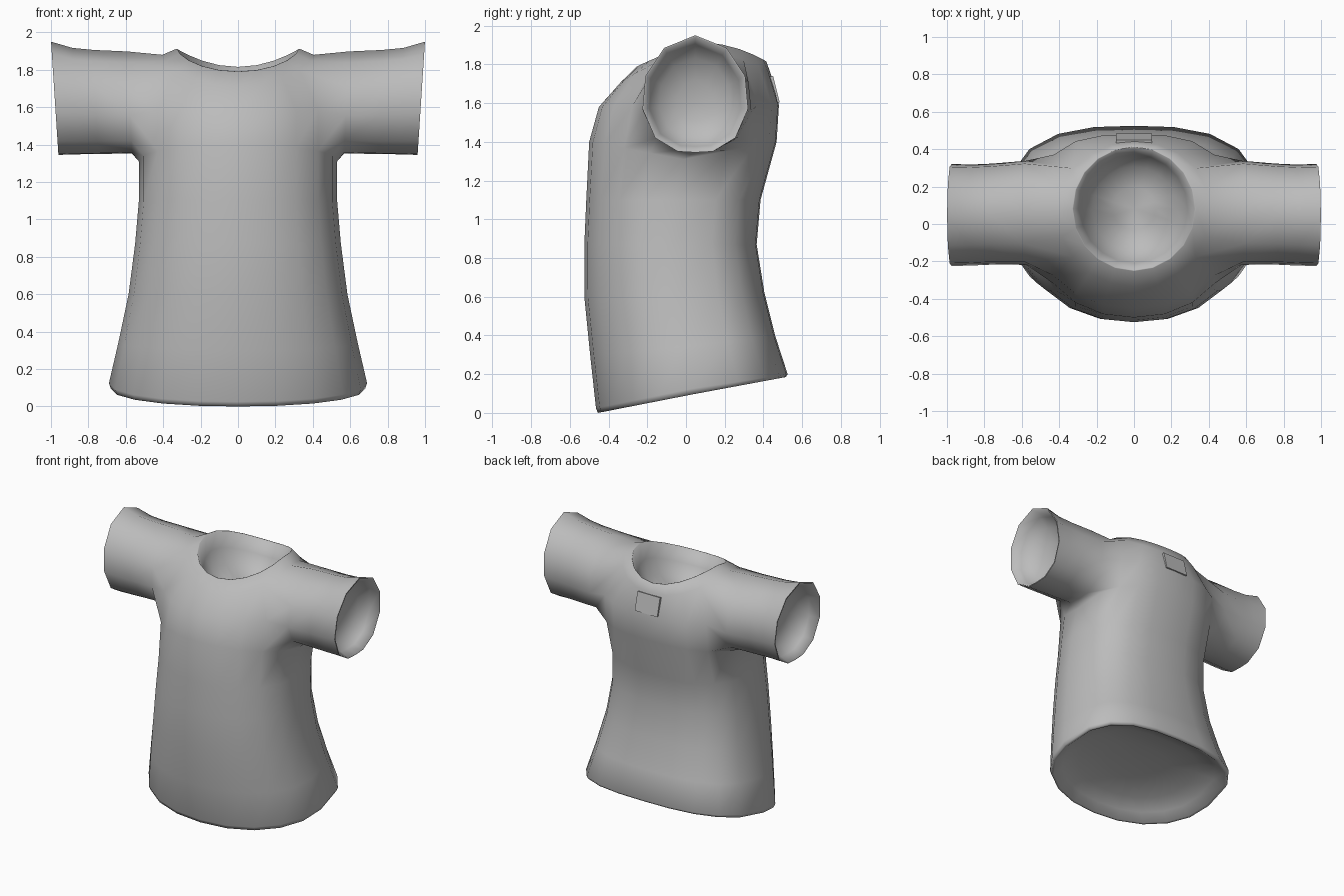
import bpy, bmesh, math
from mathutils import Vector

if "Cube" in bpy.data.objects:
    bpy.data.objects.remove(bpy.data.objects["Cube"])

N = 20  # columns around the torso


def material(name, rgb):
    m = bpy.data.materials.new(name)
    m.diffuse_color = (*rgb, 1)
    m.use_nodes = True
    m.node_tree.nodes["Principled BSDF"].inputs["Base Color"].default_value = m.diffuse_color
    return m


cloth = material("grey cloth", (0.5, 0.5, 0.5))
bm = bmesh.new()


def torso_ring(w, front, back, z_side, z_front, z_back, pf=1.0, pb=1.0, ef=2.15, eb=2.8):
    """Oval ring with its own front, back and side heights."""
    mid, half = (front + back) / 2, (back - front) / 2
    ring = []
    for k in range(N):
        a = 2 * math.pi * k / N
        c, s = math.cos(a), math.sin(a)
        e, p, z_end = (eb, pb, z_back) if s > 0 else (ef, pf, z_front)
        y = max(0.0, 1 - abs(c) ** e) ** (1 / e)
        if abs(s) < 1e-6:
            y = 0.0
        z = z_side + (z_end - z_side) * y ** p
        ring.append(bm.verts.new((w * c, mid + half * math.copysign(y, s), z)))
    return ring


def bridge(a, b, skip=()):
    n = len(a)
    for i in range(n):
        if i not in skip:
            j = (i + 1) % n
            bm.faces.new((a[i], a[j], b[j], b[i]))


def lining(rim, inward, depth, rim_scale=0.972):
    """Thin rim, then a smooth hollow closing the opening."""
    centre = sum((v.co for v in rim), Vector()) / len(rim)
    d = Vector(inward)
    last = rim
    for scale, push in ((rim_scale, 0.0), (0.87, 0.4), (0.68, 0.75), (0.35, 0.95)):
        ring = [bm.verts.new(centre + (v.co - centre) * scale + d * depth * push)
                for v in rim]
        bridge(last, ring)
        last = ring
    tip = bm.verts.new(centre + d * depth)
    for i in range(len(last)):
        bm.faces.new((last[i], last[(i + 1) % len(last)], tip))


# Torso from hem to neckline
rings = [
    torso_ring(0.68, -0.455, 0.515, 0.095, 0.0, 0.185),
    torso_ring(0.69, -0.465, 0.525, 0.125, 0.025, 0.20),
    torso_ring(0.64, -0.495, 0.46, 0.34, 0.30, 0.40),
    torso_ring(0.585, -0.525, 0.405, 0.60, 0.60, 0.62),
    torso_ring(0.55, -0.525, 0.365, 0.87, 0.87, 0.87),
    torso_ring(0.53, -0.515, 0.385, 1.10, 1.10, 1.10),
    torso_ring(0.53, -0.50, 0.468, 1.31, 1.40, 1.40),
    torso_ring(0.53, -0.45, 0.48, 1.60, 1.58, 1.59, 1, 1, 2.15, 2.9),
    torso_ring(0.405, -0.335, 0.438, 1.88, 1.71, 1.75, 1.4, 1.8, 2, 2.2),
    torso_ring(0.33, -0.252, 0.415, 1.912, 1.79, 1.815, 1.3, 2, 2, 2),
]
half_n = N // 2
armholes = {N - 2, N - 1, 0, 1, half_n - 2, half_n - 1, half_n, half_n + 1}
for i in range(len(rings) - 1):
    bridge(rings[i], rings[i + 1], armholes if i in (6, 7) else ())
low, mid, top = rings[6:9]

# Loose vertices inside the armholes
for k in (N - 1, 0, 1, half_n - 1, half_n, half_n + 1):
    bm.verts.remove(mid[k])

# Sleeves: twelve-sided tubes joined to the armholes
half = [(0, .30), (.16, .235), (.255, .09), (.27, -.08), (.205, -.23), (.09, -.30), (0, -.305)]
outline = half + [(-y, z) for y, z in half[-2:0:-1]]
for side, centre in ((1, 0), (-1, half_n)):
    def col(ring, i):
        return ring[(centre + side * i) % N]
    last = [col(top, 0), col(top, 1), col(top, 2), col(mid, 2), col(low, 2), col(low, 1),
            col(low, 0), col(low, -1), col(low, -2), col(mid, -2), col(top, -2), col(top, -1)]
    for x, slant, cy, cz, sy, sz in ((0.58, 0.04, 0.06, 1.628, 1.03, 0.90),
                                     (0.76, 0.04, 0.053, 1.63, 1.0, 0.92),
                                     (0.87, 0.05, 0.048, 1.635, 1.0, 0.94),
                                     (0.98, 0.065, 0.048, 1.65, 1.01, 1.0)):
        ring = [bm.verts.new((side * (x + slant * z), cy + y * sy, cz + z * sz))
                for y, z in outline]
        bridge(last, ring)
        last = ring
    lining(last, (-side, 0, -0.03), 0.17)

# Hollows at hem and neck
lining(rings[0], (0, -0.18, 0.98), 0.13)
lining(rings[-1], (0, 0, -1), 0.27, 0.985)

bmesh.ops.recalc_face_normals(bm, faces=bm.faces)
mesh = bpy.data.meshes.new("shirt")
bm.to_mesh(mesh)
bm.free()
shirt = bpy.data.objects.new("shirt", mesh)
bpy.context.collection.objects.link(shirt)
mesh.materials.append(cloth)
bpy.context.view_layer.objects.active = shirt
shirt.select_set(True)
bpy.ops.object.shade_smooth_by_angle(angle=math.radians(80))

# Small patch on the upper back
bpy.ops.mesh.primitive_cube_add(size=1, location=(0, 0.457, 1.67),
                                rotation=(math.radians(14), 0, 0))
patch = bpy.context.object
patch.name = "back_patch"
patch.scale = (0.19, 0.02, 0.14)
patch.data.materials.append(cloth)
